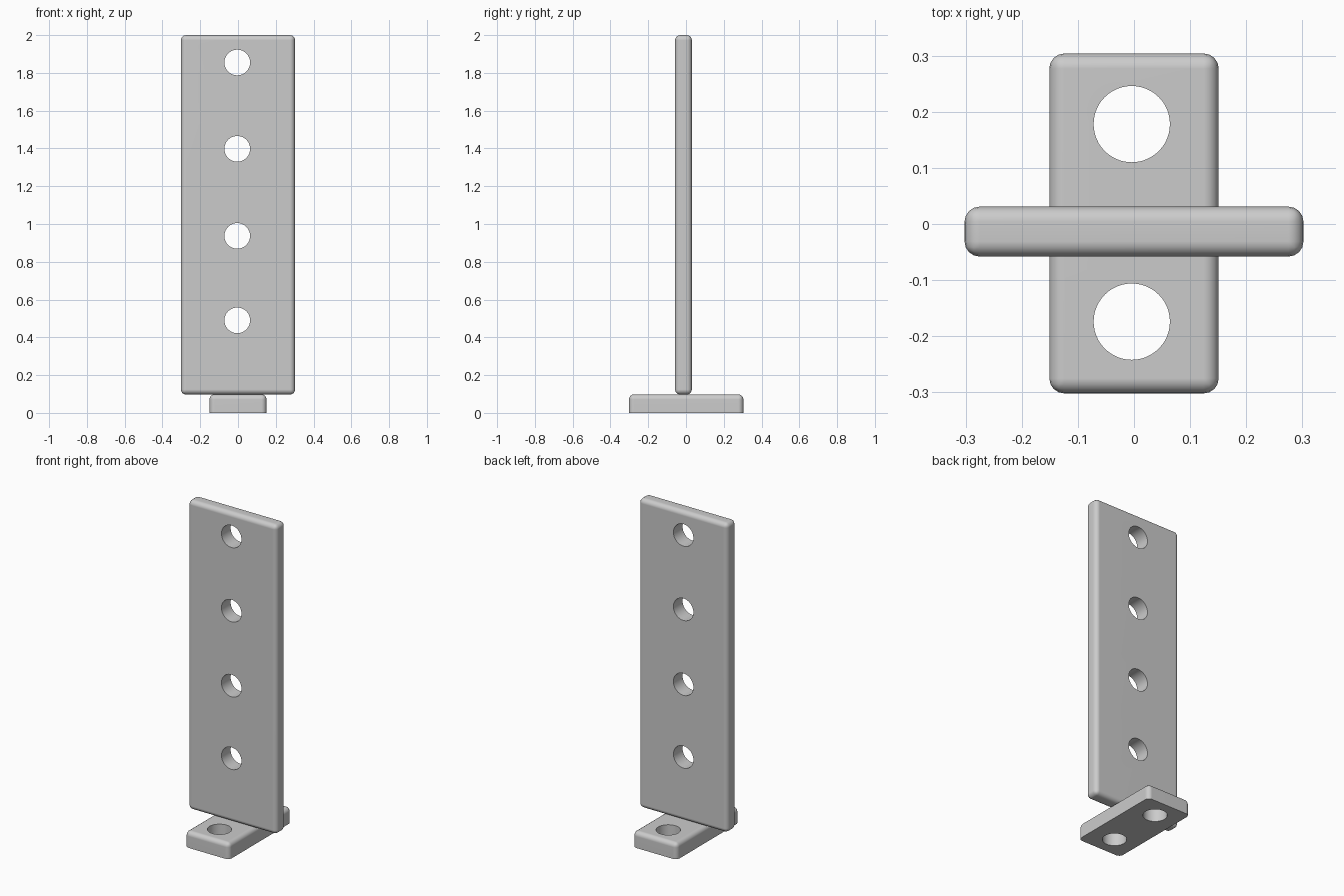
import bpy, bmesh, math
from mathutils import Vector

default = bpy.data.objects.get("Cube")
if default:
    bpy.data.objects.remove(default, do_unlink=True)

grey = bpy.data.materials.new("plain_grey")
grey.use_nodes = True
color = (0.6, 0.6, 0.6, 1.0)
grey.diffuse_color = color
grey.node_tree.nodes["Principled BSDF"].inputs["Base Color"].default_value = color

HOLE_RADIUS = 0.068
HOLE_X = -0.004


def rounded_slab(name, low, high, radius, flat_bottom=False):
    """Box with rounded edges; the bottom rim can stay sharp."""
    low, high = Vector(low), Vector(high)
    bm = bmesh.new()
    bmesh.ops.create_cube(bm, size=1)
    bmesh.ops.scale(bm, vec=high - low, verts=bm.verts)
    bmesh.ops.translate(bm, vec=(low + high) / 2, verts=bm.verts)
    edges = [e for e in bm.edges
             if not flat_bottom or any(v.co.z > low.z + 0.01 for v in e.verts)]
    bmesh.ops.bevel(bm, geom=edges, offset=radius, segments=4,
                    profile=0.5, affect='EDGES', clamp_overlap=True)
    bmesh.ops.recalc_face_normals(bm, faces=bm.faces)
    mesh = bpy.data.meshes.new(name)
    bm.to_mesh(mesh)
    bm.free()
    mesh.materials.append(grey)
    obj = bpy.data.objects.new(name, mesh)
    bpy.context.collection.objects.link(obj)
    return obj


def drill(obj, centre, along_y=False):
    """Cut one round through hole."""
    bpy.ops.mesh.primitive_cylinder_add(
        vertices=48, radius=HOLE_RADIUS, depth=0.5, location=centre,
        rotation=(math.pi / 2 if along_y else 0, 0, 0))
    cutter = bpy.context.object
    cutter.hide_render = True
    cutter.data.materials.append(grey)
    cut = obj.modifiers.new("hole", 'BOOLEAN')
    cut.operation = 'DIFFERENCE'
    cut.solver = 'EXACT'
    cut.object = cutter
    bpy.ops.object.select_all(action='DESELECT')
    bpy.context.view_layer.objects.active = obj
    obj.select_set(True)
    bpy.ops.object.modifier_apply(modifier=cut.name)
    bpy.data.objects.remove(cutter, do_unlink=True)


def finish(obj):
    """Smooth the rounded edges and keep the broad faces flat."""
    bpy.ops.object.select_all(action='DESELECT')
    bpy.context.view_layer.objects.active = obj
    obj.select_set(True)
    bpy.ops.object.shade_smooth_by_angle(angle=math.radians(35))
    obj.modifiers.new("flat_faces", 'WEIGHTED_NORMAL').keep_sharp = True


# Foot with two screw holes
foot = rounded_slab("foot_plate", (-0.151, -0.302, 0), (0.151, 0.304, 0.098),
                    0.027, flat_bottom=True)
for y in (-0.174, 0.178):
    drill(foot, (HOLE_X, y, 0.05))
finish(foot)

# Upright with a column of four holes
upright = rounded_slab("upright_plate", (-0.302, -0.058, 0.097),
                       (0.302, 0.031, 2.0), 0.027)
for z in (0.49, 0.937, 1.398, 1.855):
    drill(upright, (HOLE_X, -0.013, z), along_y=True)
finish(upright)
